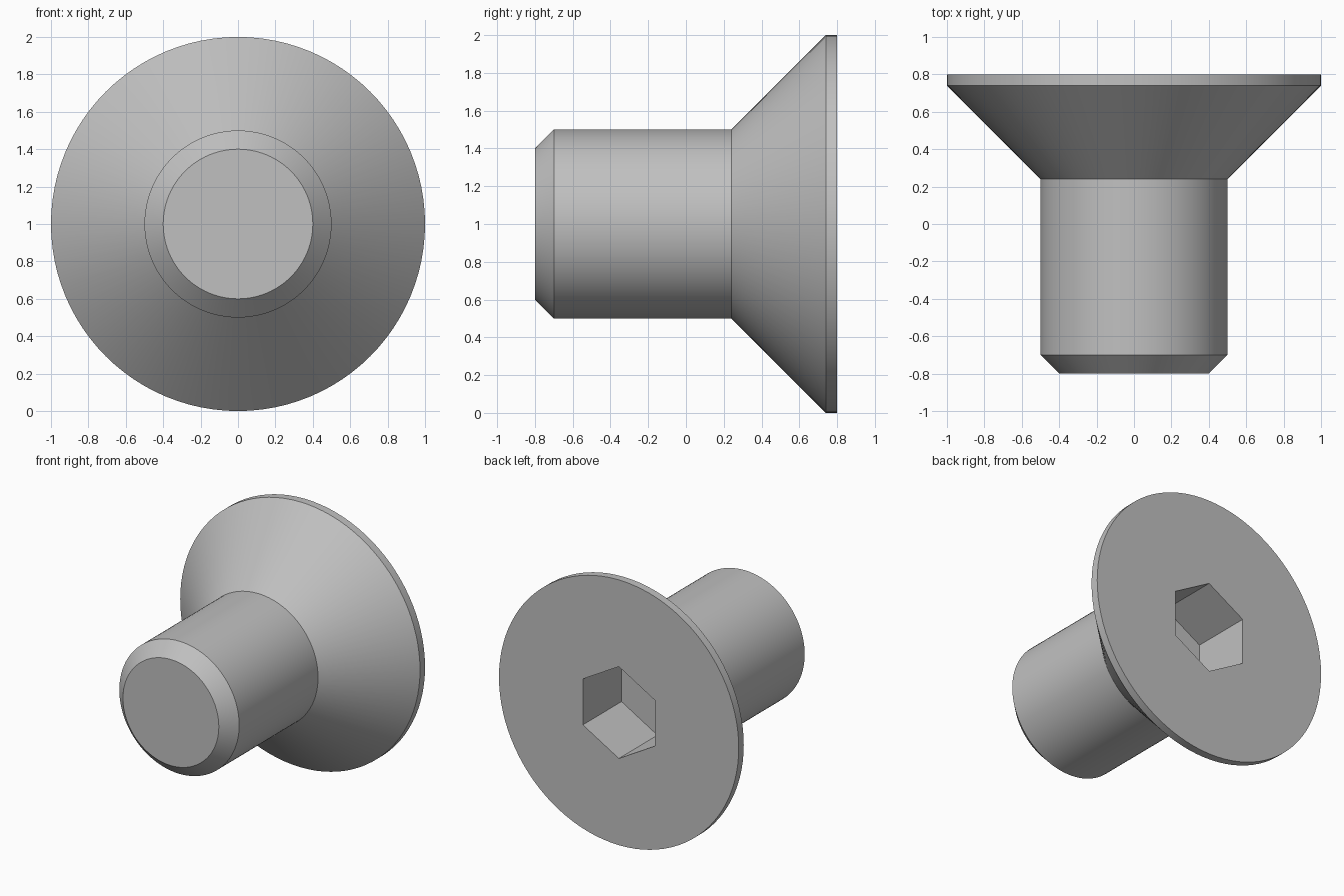
import bpy, bmesh, math

if "Cube" in bpy.data.objects:
    bpy.data.objects.remove(bpy.data.objects["Cube"], do_unlink=True)

SEGMENTS = 96            # multiple of six, so the socket corners are exact
CENTRE_Z = 1.0
SOCKET_HALF_WIDTH = 0.3
SOCKET_FLOOR = 0.34

# Plain grey steel
steel = bpy.data.materials.new("grey_steel")
steel.use_nodes = True
colour = (0.53, 0.53, 0.53, 1)
steel.diffuse_color = colour
steel.node_tree.nodes["Principled BSDF"].inputs["Base Color"].default_value = colour


def hex_radius(angle):
    """Distance from the axis to the hexagon's side, with a corner at angle 0."""
    return SOCKET_HALF_WIDTH / math.cos(angle % (math.pi / 3) - math.pi / 6)


def add_ring(bm, y, radius):
    """Ring of vertices around the y axis; radius is a number or a function."""
    ring = []
    for i in range(SEGMENTS):
        a = math.tau * i / SEGMENTS
        r = radius(a) if callable(radius) else radius
        ring.append(bm.verts.new((r * math.sin(a), y, CENTRE_Z + r * math.cos(a))))
    return ring


# Tip chamfer, shank, countersunk head, rim, then the hexagonal socket
profile = [(-0.8, 0.4), (-0.7, 0.5), (0.24, 0.5), (0.74, 1.0), (0.8, 1.0),
           (0.8, hex_radius), (SOCKET_FLOOR, hex_radius)]

bm = bmesh.new()
rings = [add_ring(bm, y, r) for y, r in profile]
for a, b in zip(rings, rings[1:]):
    for i in range(SEGMENTS):
        j = (i + 1) % SEGMENTS
        bm.faces.new((a[i], a[j], b[j], b[i]))

# Flat tip and socket floor
bm.faces.new(rings[0])
bm.faces.new(rings[-1])
bmesh.ops.recalc_face_normals(bm, faces=bm.faces)

mesh = bpy.data.meshes.new("countersunk_screw")
bm.to_mesh(mesh)
bm.free()
mesh.materials.append(steel)
screw = bpy.data.objects.new("countersunk_screw", mesh)
bpy.context.collection.objects.link(screw)

# Smooth round surfaces with crisp edges
bpy.ops.object.select_all(action="DESELECT")
screw.select_set(True)
bpy.context.view_layer.objects.active = screw
bpy.ops.object.shade_smooth_by_angle(angle=math.radians(30))
